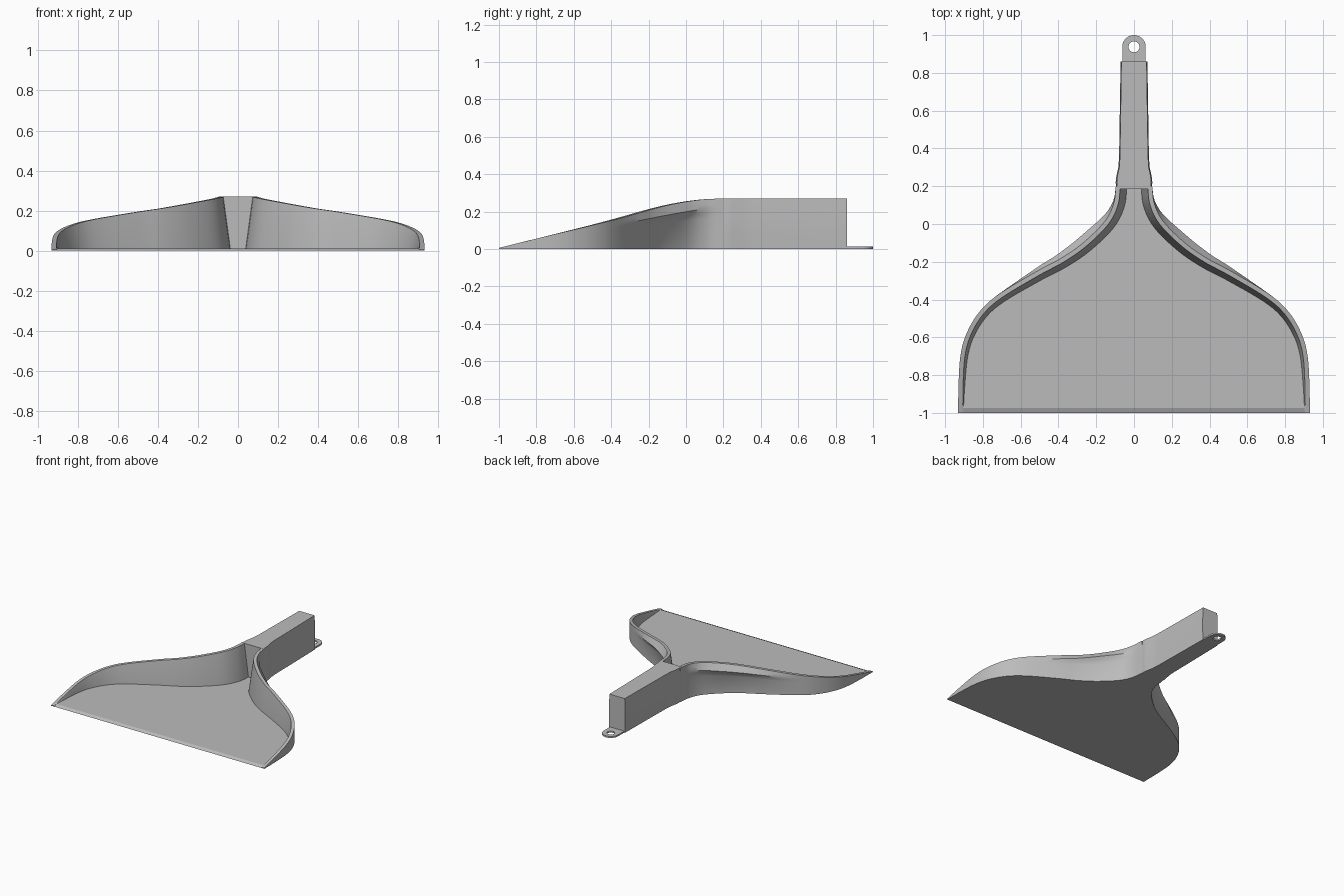
import bpy, bmesh, math
from mathutils import Vector

if "Cube" in bpy.data.objects:
    bpy.data.objects.remove(bpy.data.objects["Cube"])

grey = bpy.data.materials.new("plain grey")
grey.diffuse_color = (0.5, 0.5, 0.5, 1)
grey.use_nodes = True
grey.node_tree.nodes["Principled BSDF"].inputs["Base Color"].default_value = grey.diffuse_color


def make(name, bm, angle=35):
    bmesh.ops.recalc_face_normals(bm, faces=bm.faces)
    me = bpy.data.meshes.new(name)
    bm.to_mesh(me)
    bm.free()
    ob = bpy.data.objects.new(name, me)
    bpy.context.collection.objects.link(ob)
    me.materials.append(grey)
    bpy.ops.object.select_all(action='DESELECT')
    ob.select_set(True)
    bpy.context.view_layer.objects.active = ob
    bpy.ops.object.shade_smooth_by_angle(angle=math.radians(angle))
    return ob


def loft(sections):
    """Skin a list of closed cross-sections and cap both ends."""
    bm = bmesh.new()
    rings = [[bm.verts.new(p) for p in s] for s in sections]
    n = len(rings[0])
    for a, b in zip(rings, rings[1:]):
        for i in range(n):
            j = (i + 1) % n
            bm.faces.new((a[i], a[j], b[j], b[i]))
    bm.faces.new(rings[0])
    bm.faces.new(rings[-1])
    return bm


def spline(pts, steps):
    """Catmull-Rom curve through the points."""
    p = [Vector(q) for q in pts]
    p = [2 * p[0] - p[1]] + p + [2 * p[-1] - p[-2]]
    out = []
    for i in range(1, len(p) - 2):
        a, b, c, d = p[i - 1:i + 3]
        for k in range(steps):
            t = k / steps
            out.append(0.5 * (2 * b + (c - a) * t + (2 * a - 5 * b + 4 * c - d) * t * t
                              + (3 * b - a - 3 * c + d) * t ** 3))
    return out + [p[-2]]


def interp(table, y):
    for (y0, v0), (y1, v1) in zip(table, table[1:]):
        if y <= y1:
            return v0 + (v1 - v0) * max(0, (y - y0) / (y1 - y0))
    return table[-1][1]


# Inner rim line of the right-hand wall, and rim height along y
rim = spline([(0.907, -1), (0.905, -0.85), (0.895, -0.7), (0.865, -0.59), (0.80, -0.48),
              (0.70, -0.39), (0.50, -0.27), (0.37, -0.2), (0.25, -0.115), (0.135, 0.0),
              (0.085, 0.1), (0.072, 0.2)], 6)
heights = [(p.x, p.y) for p in spline([(-1, 0.006), (-0.6, 0.105), (-0.4, 0.157), (-0.2, 0.213),
                                       (-0.1, 0.237), (0, 0.255), (0.1, 0.266), (0.2, 0.27)], 6)]

# Curved side wall with sloped inside face and outer bulge near the neck
sections, outline = [], []
for i, p in enumerate(rim):
    t = (rim[min(i + 1, len(rim) - 1)] - rim[max(i - 1, 0)]).normalized()
    n = Vector((t.y, -t.x))
    if i == 0:
        n = Vector((1, 0))
    h = interp(heights, p.y)
    u = min(1, max(0, (p.y + 0.42) / 0.62))
    bulge = 0.035 * math.sin(math.pi * u) ** 2
    lean = 0.035 * (h / 0.27) ** 0.7
    prof = [(0.024, 0), (0.024 + bulge * 0.15, h * 0.6), (0.024 + bulge * 0.6, h * 0.72),
            (0.024 + bulge, h * 0.8), (0.024 + bulge * 0.5, h * 0.9), (0.024, h),
            (0, h), (-lean, min(0.012, h * 0.9)), (-lean, 0)]
    sections.append([(*(p + n * o), z) for o, z in prof])
    outline.append(p + n * 0.023)
wall = make("side_walls", loft(sections))
wall.modifiers.new("mirror", 'MIRROR')

# Flat pan floor with a bevelled front lip
bm = bmesh.new()
loop = [(p.x, p.y, 0) for p in outline] + [(-p.x, p.y, 0) for p in reversed(outline)]
face = bm.faces.new([bm.verts.new(c) for c in loop])
top = bmesh.ops.extrude_face_region(bm, geom=[face])["geom"]
for v in top:
    if isinstance(v, bmesh.types.BMVert):
        v.co.z = 0.012
        if v.co.y < -0.99:
            v.co.y += 0.03
make("pan_floor", bm, 20)

# Box handle, flared where it meets the pan
stations = [(0.185, 0.094), (0.22, 0.097), (0.25, 0.094), (0.30, 0.083), (0.355, 0.079), (0.86, 0.071)]
sections = []
for y, w in stations:
    half = [(w * 0.96, 0), (w, 0.09), (w, 0.16), (w * 0.94, 0.27)]
    sections.append([(x, y, z) for x, z in half] + [(-x, y, z) for x, z in reversed(half)])
make("handle", loft(sections))

# Hanging tab with a round hole
bm = bmesh.new()
N, R, HOLE, CY, TH = 48, 0.062, 0.029, 0.938, 0.012
rings = []
for kind in range(4):
    ring = []
    for k in range(N):
        a = 2 * math.pi * k / N
        c, s = math.cos(a), math.sin(a)
        if kind in (0, 1):
            if s < 0:
                m = max(abs(c), abs(s))
                c, s = c / m, s / m * 1.5
            x, y = R * c, R * s
        else:
            x, y = HOLE * c, HOLE * s
        ring.append(bm.verts.new((x, CY + y, TH if kind in (1, 2) else 0)))
    rings.append(ring)
for q in range(4):
    a, b = rings[q], rings[(q + 1) % 4]
    for k in range(N):
        j = (k + 1) % N
        bm.faces.new((a[k], a[j], b[j], b[k]))
make("hanging_tab", bm)
